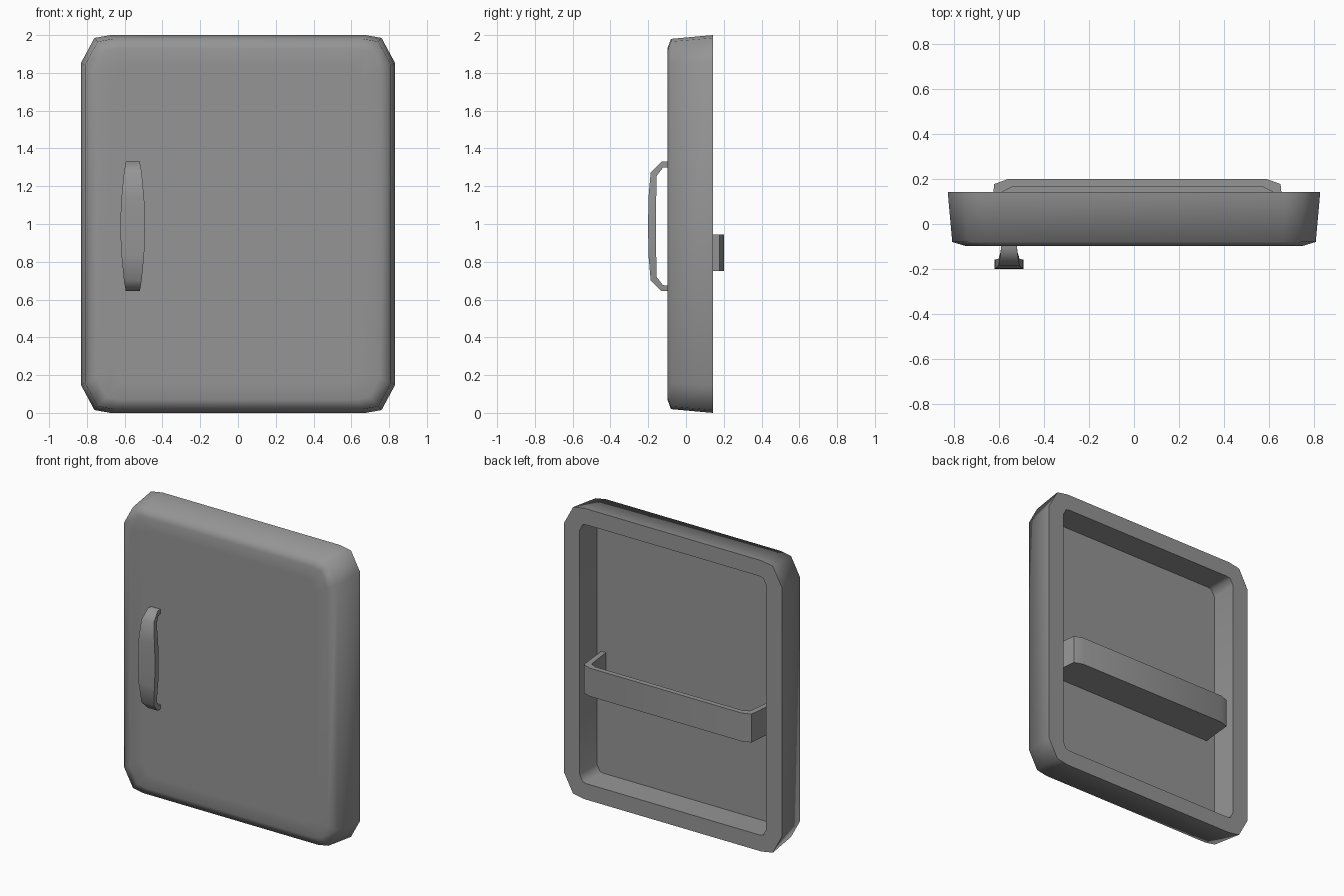
import bpy
import bmesh
import math

if "Cube" in bpy.data.objects:
    bpy.data.objects.remove(bpy.data.objects["Cube"], do_unlink=True)

# One flat grey for the whole door
GREY = (0.3, 0.3, 0.3, 1)
grey = bpy.data.materials.new("plain grey")
grey.use_nodes = True
grey.diffuse_color = GREY
grey.node_tree.nodes["Principled BSDF"].inputs["Base Color"].default_value = GREY


def loft(name, rings, angle):
    """Skin equal-length closed rings in order and cap both ends."""
    bm = bmesh.new()
    loops = [[bm.verts.new(p) for p in ring] for ring in rings]
    for low, high in zip(loops, loops[1:]):
        n = len(low)
        for i in range(n):
            j = (i + 1) % n
            bm.faces.new((low[i], low[j], high[j], high[i]))
    bm.faces.new(loops[0][::-1])
    bm.faces.new(loops[-1])
    bmesh.ops.recalc_face_normals(bm, faces=bm.faces)
    mesh = bpy.data.meshes.new(name)
    bm.to_mesh(mesh)
    bm.free()
    mesh.materials.append(grey)
    obj = bpy.data.objects.new(name, mesh)
    bpy.context.collection.objects.link(obj)
    bpy.ops.object.select_all(action="DESELECT")
    obj.select_set(True)
    bpy.context.view_layer.objects.active = obj
    bpy.ops.object.shade_smooth_by_angle(angle=math.radians(angle))
    return obj


def panel_ring(y, hx, hz, corner):
    """Rectangle with two-step cut corners, in the xz plane."""
    q = [(hx, hz - 0.145 * corner),
         (hx - 0.07 * corner, hz - 0.015 * corner),
         (hx - 0.155 * corner, hz)]
    pts = q + [(-x, z) for x, z in reversed(q)]
    pts += [(-x, -z) for x, z in pts]
    return [(x, y, z + 1) for x, z in pts]


# Door shell: front face, rounded edge, back rim, recess and recess floor
loft("door_panel", [
    panel_ring(-0.098, 0.66, 0.84, 0.6),
    panel_ring(-0.098, 0.75, 0.93, 0.8),
    panel_ring(-0.08, 0.81, 0.98, 0.95),
    panel_ring(0.142, 0.83, 1.0, 1),
    panel_ring(0.142, 0.71, 0.89, 0.35),
    panel_ring(-0.045, 0.71, 0.89, 0.35),
], 75)


def tray_ring(z, wall, back):
    """Plan outline of the tray, moved inward by the wall thickness."""
    q = [(0.662 - wall, back), (0.638 - wall, 0.178 - wall), (0.577 - wall / 2, 0.2 - wall)]
    pts = q + [(-x, y) for x, y in reversed(q)]
    return [(x + 0.015, y, z) for x, y in pts]


# Door tray: open-topped bin across the recess
loft("shelf_tray", [
    tray_ring(0.75, 0, -0.06),
    tray_ring(0.945, 0, -0.06),
    tray_ring(0.945, 0.035, -0.05),
    tray_ring(0.78, 0.035, -0.05),
], 60)

# Handle: bowed strap, each station is (outer y, outer z, inner y, inner z, half width)
half = [
    (-0.09, 0.343, -0.09, 0.313, 0.036),
    (-0.13, 0.343, -0.122, 0.311, 0.037),
    (-0.187, 0.285, -0.155, 0.268, 0.047),
    (-0.199, 0.15, -0.158, 0.14, 0.06),
    (-0.2, 0.05, -0.159, 0.05, 0.065),
]
stations = half + [(oy, -oz, iy, -iz, w) for oy, oz, iy, iz, w in reversed(half)]
HX, HZ = -0.557, 0.987
loft("door_handle", [
    [(HX - w, oy, HZ + oz), (HX + w, oy, HZ + oz),
     (HX + w, iy, HZ + iz), (HX - w, iy, HZ + iz)]
    for oy, oz, iy, iz, w in stations
], 60)
